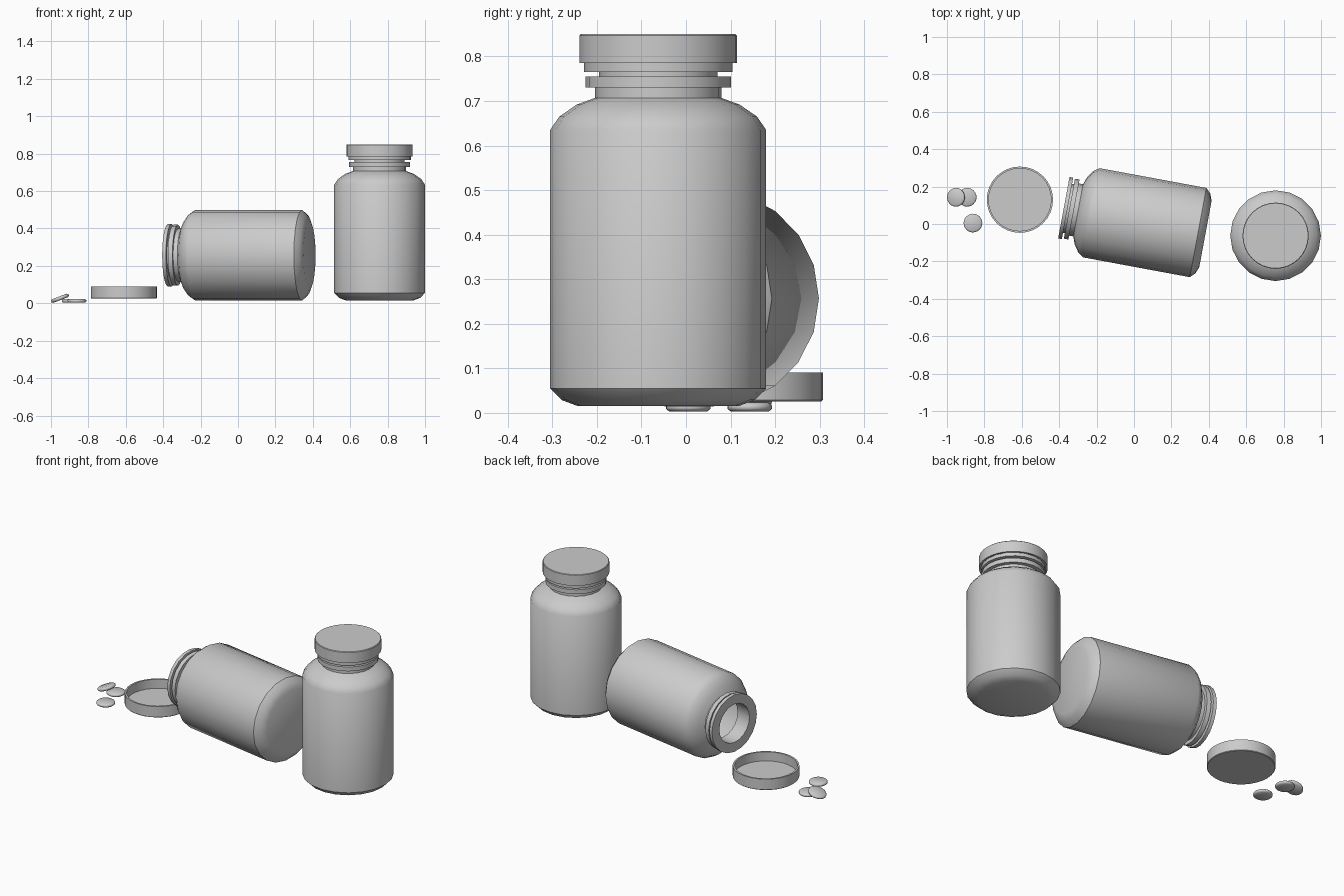
import bpy, bmesh
from math import sin, cos, tau, pi, radians
from mathutils import Matrix

if "Cube" in bpy.data.objects:
    bpy.data.objects.remove(bpy.data.objects["Cube"])


def lathe(name, profile, segments, matrix):
    """Revolve an (r, z) profile about z; r = 0 ends become poles."""
    bm = bmesh.new()
    rings = []
    for r, z in profile:
        if r == 0:
            rings.append([bm.verts.new((0, 0, z))])
        else:
            rings.append([bm.verts.new((r * cos(tau * i / segments),
                                        r * sin(tau * i / segments), z))
                          for i in range(segments)])
    for a, b in zip(rings, rings[1:]):
        for i in range(segments):
            j = (i + 1) % segments
            if len(a) == 1:
                bm.faces.new((a[0], b[j], b[i]))
            elif len(b) == 1:
                bm.faces.new((a[i], a[j], b[0]))
            else:
                bm.faces.new((a[i], a[j], b[j], b[i]))
    bmesh.ops.recalc_face_normals(bm, faces=bm.faces)
    mesh = bpy.data.meshes.new(name)
    bm.to_mesh(mesh)
    bm.free()
    obj = bpy.data.objects.new(name, mesh)
    bpy.context.collection.objects.link(obj)
    obj.matrix_world = matrix
    bpy.ops.object.select_all(action='DESELECT')
    obj.select_set(True)
    bpy.context.view_layer.objects.active = obj
    bpy.ops.object.shade_smooth_by_angle(angle=radians(40))
    return obj


# Bottle: rounded base, straight wall, shoulder, two neck rings, hollow inside
bottle = [(0, 0), (0.18, 0), (0.217, 0.014), (0.2425, 0.04),
          (0.2425, 0.62), (0.222, 0.65), (0.183, 0.677), (0.142, 0.692),
          (0.142, 0.715), (0.163, 0.715), (0.163, 0.74),
          (0.133, 0.74), (0.133, 0.75), (0.167, 0.75), (0.167, 0.77),
          (0.112, 0.77), (0.112, 0.68), (0.17, 0.66), (0.21, 0.635),
          (0.225, 0.61), (0.225, 0.045), (0.205, 0.022), (0, 0.018)]

# Cap: shallow cup, closed at the bottom of its local frame
cap = [(0, 0), (0.174, 0), (0.177, 0.003), (0.177, 0.065), (0.167, 0.065),
       (0.167, 0.012), (0, 0.012)]

# Tablet: rounded disc
tablet = [(0, -0.01), (0.042, -0.01), (0.048, -0.006), (0.05, -0.003),
          (0.05, 0.003), (0.048, 0.006), (0.042, 0.01), (0, 0.01)]

T = Matrix.Translation

# Standing closed bottle
lathe("standing_bottle", bottle, 20, T((0.757, -0.0625, 0.015)))
lathe("standing_bottle_cap", cap, 32,
      T((0.757, -0.0625, 0.85)) @ Matrix.Rotation(pi, 4, 'X'))

# Open bottle lying on its side, mouth to the left
lathe("lying_bottle", bottle, 20,
      T((0.382, -0.053, 0.257)) @ Matrix.Rotation(radians(-10.5), 4, 'Z')
      @ Matrix.Rotation(radians(-90), 4, 'Y'))

# Removed cap, open side up
lathe("loose_cap", cap, 32, T((-0.61, 0.13, 0.026)))

# Spilled tablets, one leaning on its neighbour
for i, (x, y, z, tilt) in enumerate([(-0.861, 0.005, 0.013, 0),
                                     (-0.892, 0.143, 0.013, 0),
                                     (-0.952, 0.143, 0.027, -21)]):
    lathe(f"tablet_{i + 1}", tablet, 24,
          T((x, y, z)) @ Matrix.Rotation(radians(tilt), 4, 'Y'))
